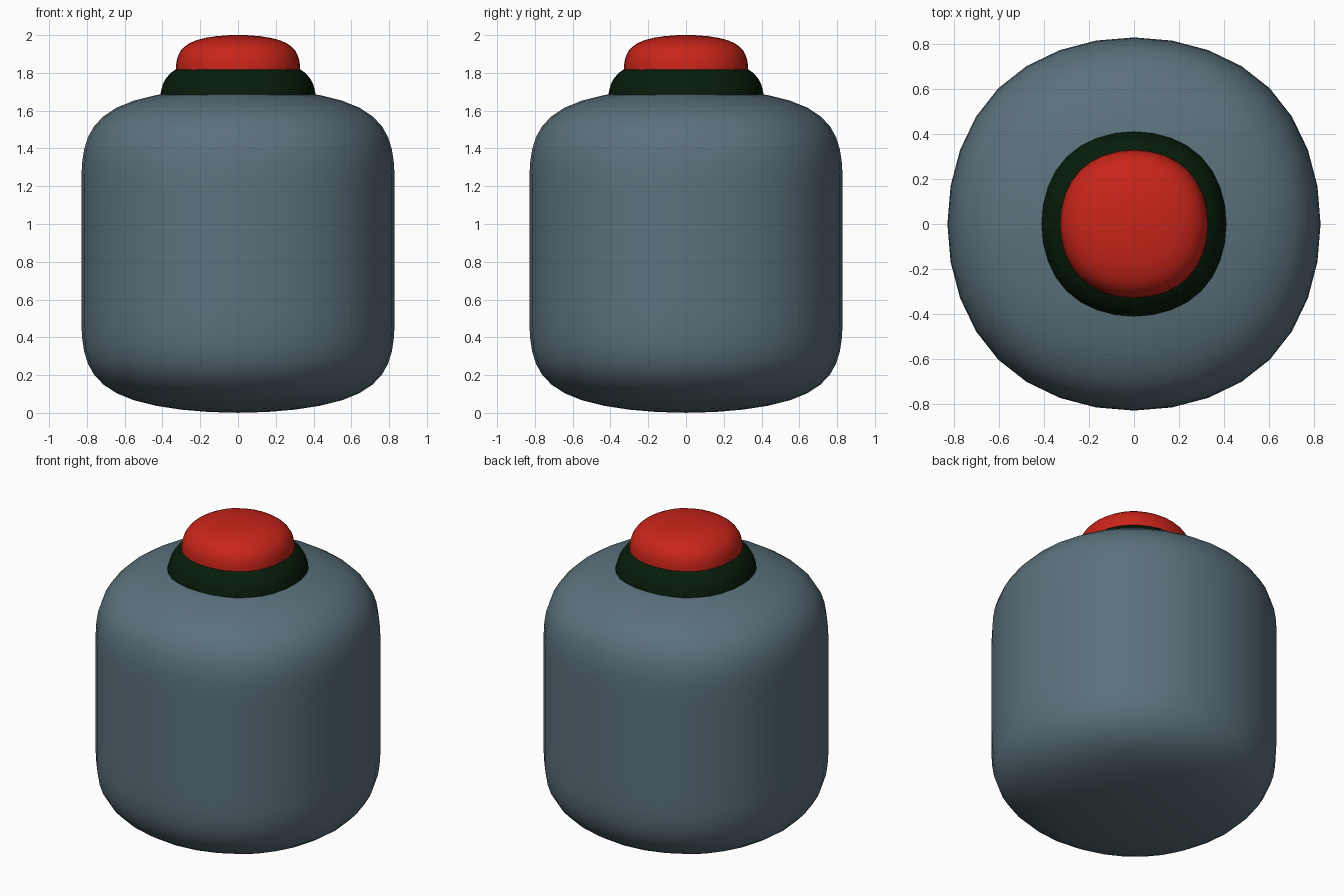
import bpy, bmesh

if "Cube" in bpy.data.objects:
    bpy.data.objects.remove(bpy.data.objects["Cube"])


def soft_box(name, half, heights, color):
    """Box cage with a square ring at each height, rounded by subdivision."""
    bm = bmesh.new()
    rings = [[bm.verts.new((x * half, y * half, z))
              for x, y in ((-1, -1), (1, -1), (1, 1), (-1, 1))]
             for z in heights]
    for a, b in zip(rings, rings[1:]):
        for i in range(4):
            j = (i + 1) % 4
            bm.faces.new((a[i], a[j], b[j], b[i]))
    bm.faces.new(rings[0][::-1])
    bm.faces.new(rings[-1])
    for f in bm.faces:
        f.smooth = True
    mesh = bpy.data.meshes.new(name)
    bm.to_mesh(mesh)
    bm.free()
    obj = bpy.data.objects.new(name, mesh)
    bpy.context.collection.objects.link(obj)
    mat = bpy.data.materials.new(name + "_colour")
    mat.diffuse_color = color
    mat.use_nodes = True
    mat.node_tree.nodes["Principled BSDF"].inputs["Base Color"].default_value = mat.diffuse_color
    mesh.materials.append(mat)
    sub = obj.modifiers.new("rounding", 'SUBSURF')
    sub.levels = sub.render_levels = 3
    return obj


# Rounded barrel body
soft_box("body", 0.905, (-0.046, 0.534, 1.186, 1.766), (0.105, 0.165, 0.2, 1))

# Dark collar seated on the body
soft_box("collar", 0.453, (1.27, 1.59, 1.906), (0.002, 0.012, 0.003, 1))

# Red push button
soft_box("button", 0.36, (1.54, 1.78, 2.02), (0.58, 0.018, 0.01, 1))
